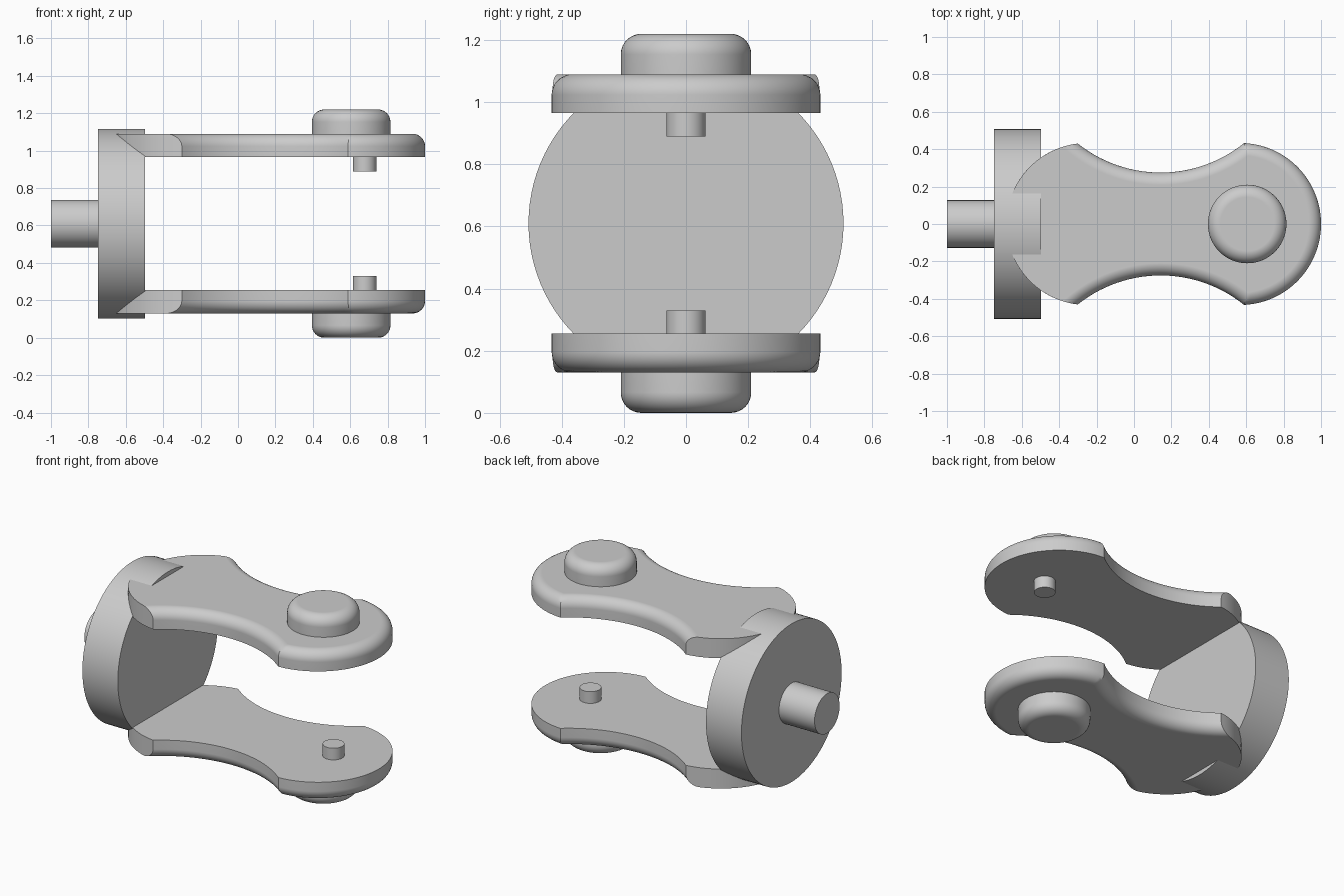
import bpy, bmesh, math
from mathutils import Vector

if "Cube" in bpy.data.objects:
    bpy.data.objects.remove(bpy.data.objects["Cube"])

MID = 0.61      # height of the symmetry plane
FILLET = 0.066  # rounding of plates and caps
STEPS = 8


def finish(name, bm, mirror=False):
    bmesh.ops.recalc_face_normals(bm, faces=bm.faces)
    me = bpy.data.meshes.new(name)
    bm.to_mesh(me)
    bm.free()
    ob = bpy.data.objects.new(name, me)
    ob.location.z = MID
    bpy.context.collection.objects.link(ob)
    bpy.ops.object.select_all(action='DESELECT')
    ob.select_set(True)
    bpy.context.view_layer.objects.active = ob
    bpy.ops.object.shade_smooth_by_angle(angle=math.radians(28))
    if mirror:
        m = ob.modifiers.new("Mirror", 'MIRROR')
        m.use_axis = (False, False, True)
    w = ob.modifiers.new("Normals", 'WEIGHTED_NORMAL')
    w.keep_sharp = True
    return ob


def loft(rings):
    """Skin a stack of closed rings and cap both ends."""
    bm = bmesh.new()
    rows = [[bm.verts.new(p) for p in ring] for ring in rings]
    n = len(rows[0])
    for a, b in zip(rows, rows[1:]):
        for i in range(n):
            j = (i + 1) % n
            bm.faces.new((a[i], a[j], b[j], b[i]))
    bm.faces.new(rows[0][::-1])
    bm.faces.new(rows[-1])
    return bm


def circle(c, r, axis, n):
    """Ring around the x or z axis."""
    out = []
    for i in range(n):
        a = 2 * math.pi * i / n
        u, v = r * math.cos(a), r * math.sin(a)
        out.append(c + (Vector((0, u, v)) if axis == 'x' else Vector((u, v, 0))))
    return out


def rounded(bottom, top):
    """(height, inset) levels of a wall with a rounded upper edge."""
    levels = [(bottom, 0)]
    for k in range(STEPS + 1):
        a = math.pi / 2 * k / STEPS
        levels.append((top - FILLET + FILLET * math.sin(a), FILLET * (1 - math.cos(a))))
    return levels


# Fork plate outline: round tip, hollow waist, round root
TIP, ROOT, WAIST = Vector((0.567, 0)), Vector((-0.25, 0)), Vector((0.1425, 0.985))
R_END, R_WAIST = 0.433, 0.71


def meet(c0, r0, c1, r1, side):
    """Intersection of two circles, on the chosen side in x."""
    d = c1 - c0
    l = d.length
    t = (r0 * r0 - r1 * r1 + l * l) / (2 * l)
    h = math.sqrt(r0 * r0 - t * t)
    d /= l
    p = Vector((-d.y, d.x)) * h
    base = c0 + d * t
    return max((base + p, base - p), key=lambda q: q.x * side)


def arc(c, r, a0, a1, n):
    return [c + r * Vector((math.cos(a0 + (a1 - a0) * i / n),
                            math.sin(a0 + (a1 - a0) * i / n))) for i in range(n)]


def ang(p, c):
    return math.atan2(p.y - c.y, p.x - c.x)


def outline(z, inset):
    rt, rw = R_END - inset, R_WAIST + inset
    p = meet(TIP, rt, WAIST, rw, 1)
    q = meet(ROOT, R_END, WAIST, rw, -1)   # the root wall stays upright
    half = arc(TIP, rt, 0, ang(p, TIP), 28)
    half += arc(WAIST, rw, ang(p, WAIST), ang(q, WAIST), 28)
    half += arc(ROOT, R_END, ang(q, ROOT), math.pi, 24)
    end = ROOT - Vector((R_END, 0))
    full = half + [end] + [Vector((v.x, -v.y)) for v in half[:0:-1]]
    return [(v.x, v.y, z) for v in full]


finish("fork_plates", loft([outline(z, d) for z, d in rounded(0.355, 0.48)]), True)

# Rounded caps on the outer faces
finish("pivot_caps", loft([circle(Vector((0.605, 0, z)), 0.21 - d, 'z', 64)
                           for z, d in rounded(0.48, 0.61)]), True)

# Short pins on the inner faces
finish("inner_pins", loft([circle(Vector((0.677, 0, z)), 0.063, 'z', 40)
                           for z in (0.28, 0.355)]), True)

# Base disc and rear shaft
for name, x0, x1, r in (("base_disc", -0.748, -0.497, 0.507),
                        ("rear_shaft", -1.0, -0.748, 0.127)):
    finish(name, loft([circle(Vector((x, 0, 0)), r, 'x', 96) for x in (x0, x1)]))
